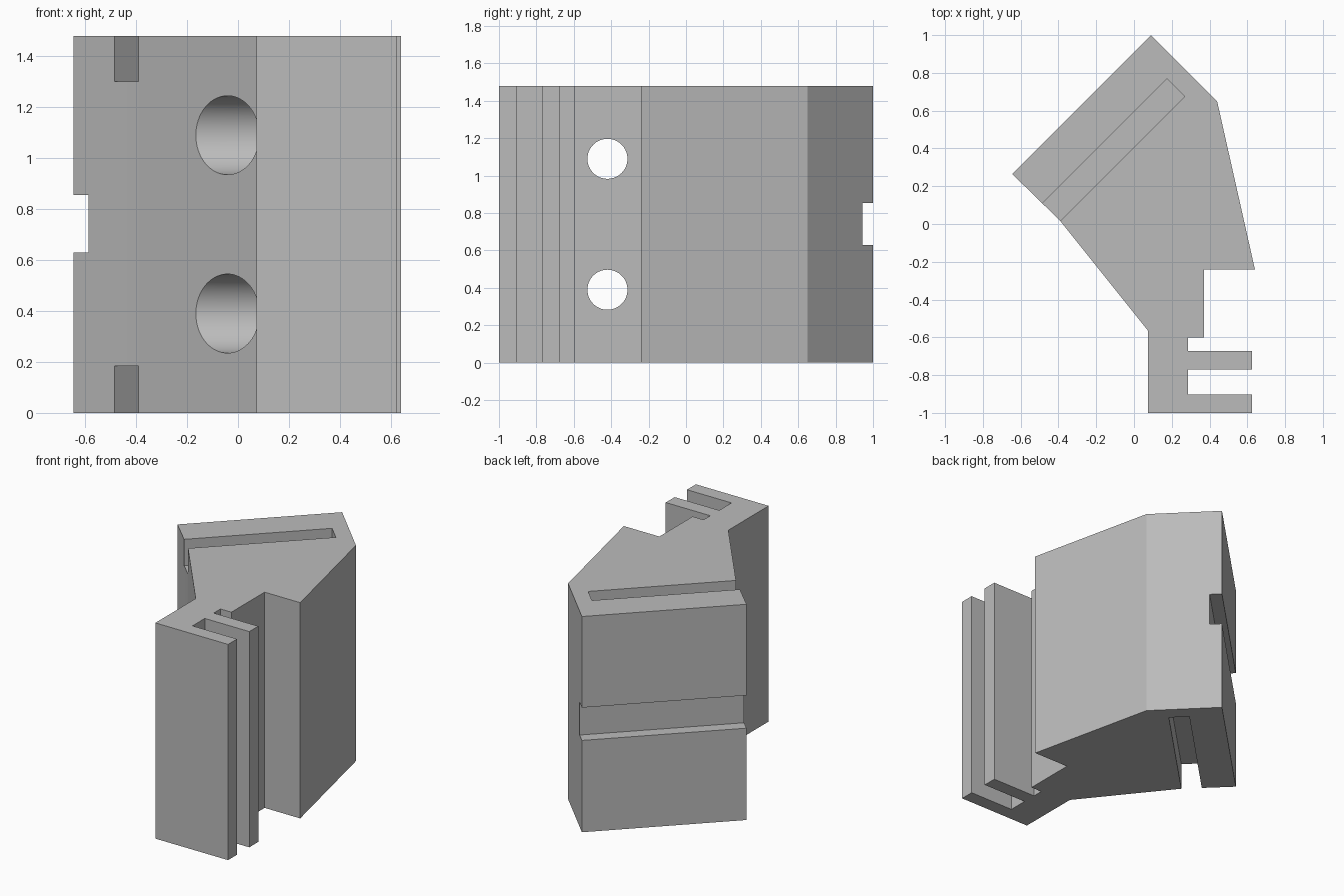
import bpy, bmesh, math
from mathutils import Matrix, Vector

if "Cube" in bpy.data.objects:
    bpy.data.objects.remove(bpy.data.objects["Cube"])

HEIGHT = 1.48

grey = bpy.data.materials.new("plain grey")
grey.use_nodes = True
colour = (0.5, 0.5, 0.5, 1)
grey.diffuse_color = colour
grey.node_tree.nodes["Principled BSDF"].inputs["Base Color"].default_value = colour


def add_object(name, bm):
    bmesh.ops.recalc_face_normals(bm, faces=bm.faces)
    mesh = bpy.data.meshes.new(name)
    bm.to_mesh(mesh)
    bm.free()
    mesh.materials.append(grey)
    obj = bpy.data.objects.new(name, mesh)
    bpy.context.collection.objects.link(obj)
    return obj


def prism(name, outline, bottom, top):
    bm = bmesh.new()
    face = bm.faces.new([bm.verts.new((x, y, bottom)) for x, y in outline])
    side = bmesh.ops.extrude_face_region(bm, geom=[face])["geom"]
    verts = [v for v in side if isinstance(v, bmesh.types.BMVert)]
    bmesh.ops.translate(bm, verts=verts, vec=(0, 0, top - bottom))
    return add_object(name, bm)


def bore(name, radius, x0, x1, y, z):
    bm = bmesh.new()
    place = Matrix.Translation(((x0 + x1) / 2, y, z)) @ Matrix.Rotation(math.pi / 2, 4, "Y")
    bmesh.ops.create_cone(bm, cap_ends=True, segments=64, radius1=radius,
                          radius2=radius, depth=x1 - x0, matrix=place)
    return add_object(name, bm)


def strip(start, end, width):
    """Rectangle lying to the right of the line from start to end."""
    a, b = Vector(start), Vector(end)
    d = (b - a).normalized()
    side = Vector((d.y, -d.x)) * width
    return [a, b, b + side, a + side]


# Extruded body: angled head, web and two flanges
body = prism("extruded_body", [
    (0.09, 1), (0.44, 0.65), (0.64, -0.24), (0.37, -0.24), (0.37, -0.6),
    (0.287, -0.6), (0.287, -0.673), (0.625, -0.673), (0.625, -0.77),
    (0.287, -0.77), (0.287, -0.903), (0.625, -0.903), (0.625, -1),
    (0.073, -1), (0.073, -0.563), (-0.392, 0.018), (-0.645, 0.265)], 0, HEIGHT)

# Slots in both ends, open on the short face
slot = strip((-0.685, -0.09), (0.175, 0.77), 0.134)
cutters = [prism("top_slot_cutter", slot, 1.3, HEIGHT + 0.1),
           prism("bottom_slot_cutter", slot, -0.1, 0.185)]

# Groove across the long back face
d = 0.057
groove = [(-1.045 + d, -0.135 - d), (0.49 + d, 1.4 - d), (0.29, 1.6), (-1.245, 0.065)]
cutters.append(prism("groove_cutter", groove, 0.63, 0.855))

# Counterbored screw holes through the web
for z in (0.39, 1.09):
    cutters.append(bore("counterbore_cutter", 0.155, -0.6, 0.2, -0.42, z))
    cutters.append(bore("screw_hole_cutter", 0.107, 0.1, 0.6, -0.42, z))

# Cut, then discard the helpers
bpy.context.view_layer.objects.active = body
body.select_set(True)
for cutter in cutters:
    cutter.hide_render = True
    cut = body.modifiers.new("cut", "BOOLEAN")
    cut.operation = "DIFFERENCE"
    cut.solver = "EXACT"
    cut.object = cutter
    bpy.ops.object.modifier_apply(modifier=cut.name)
    bpy.data.objects.remove(cutter)
bpy.ops.object.shade_smooth_by_angle(angle=math.radians(20))
